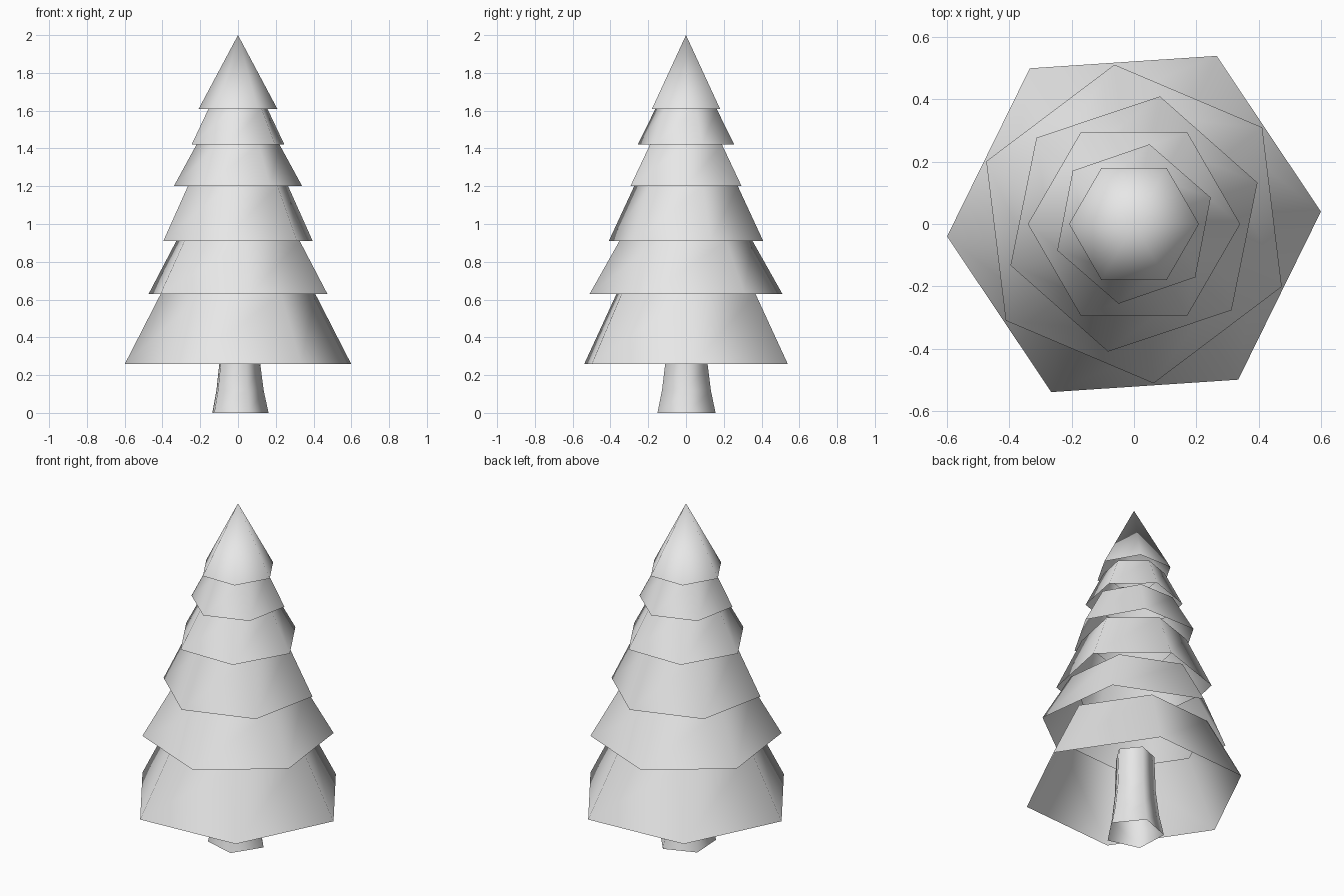
import bpy
import bmesh
from math import cos, sin, radians, tau

cube = bpy.data.objects.get("Cube")
if cube:
    bpy.data.objects.remove(cube, do_unlink=True)

# Single plain colour
grey = bpy.data.materials.new("light_grey")
grey.use_nodes = True
colour = (0.8, 0.8, 0.8, 1)
grey.diffuse_color = colour
grey.node_tree.nodes["Principled BSDF"].inputs["Base Color"].default_value = colour


def open_shell(name, sides, turn, profile):
    """Open-ended polygonal shell from (radius, z) rings; radius 0 makes a tip."""
    bm = bmesh.new()
    rings = []
    for radius, z in profile:
        if radius == 0:
            rings.append([bm.verts.new((0, 0, z))] * sides)
            continue
        angles = [radians(turn) + tau * i / sides for i in range(sides)]
        rings.append([bm.verts.new((radius * cos(a), radius * sin(a), z))
                      for a in angles])
    for low, high in zip(rings, rings[1:]):
        for i in range(sides):
            j = (i + 1) % sides
            corners = dict.fromkeys((low[i], low[j], high[j], high[i]))
            bm.faces.new(list(corners))
    for face in bm.faces:
        face.smooth = True
    mesh = bpy.data.meshes.new(name)
    bm.to_mesh(mesh)
    bm.free()
    mesh.materials.append(grey)
    obj = bpy.data.objects.new(name, mesh)
    bpy.context.collection.objects.link(obj)
    return obj


# Flared five-sided trunk
open_shell("trunk", 5, 3, [(0.162, 0), (0.136, 0.12), (0.118, 0.26), (0.11, 0.48)])

# Skirts of foliage: rim radius, rim height, top radius, turn in degrees
tiers = [
    (0.60, 0.26, 0.41, 3.8),
    (0.514, 0.63, 0.355, 37),
    (0.417, 0.91, 0.28, 18.5),
    (0.34, 1.20, 0.22, 0),
    (0.26, 1.42, 0.165, 19),
    (0.208, 1.61, 0, 0),
]
tops = [tier[1] for tier in tiers[1:]] + [2.0]
for number, ((rim, z, top, turn), z_top) in enumerate(zip(tiers, tops), 1):
    open_shell(f"foliage_tier_{number}", 6, turn, [(rim, z), (top, z_top)])
